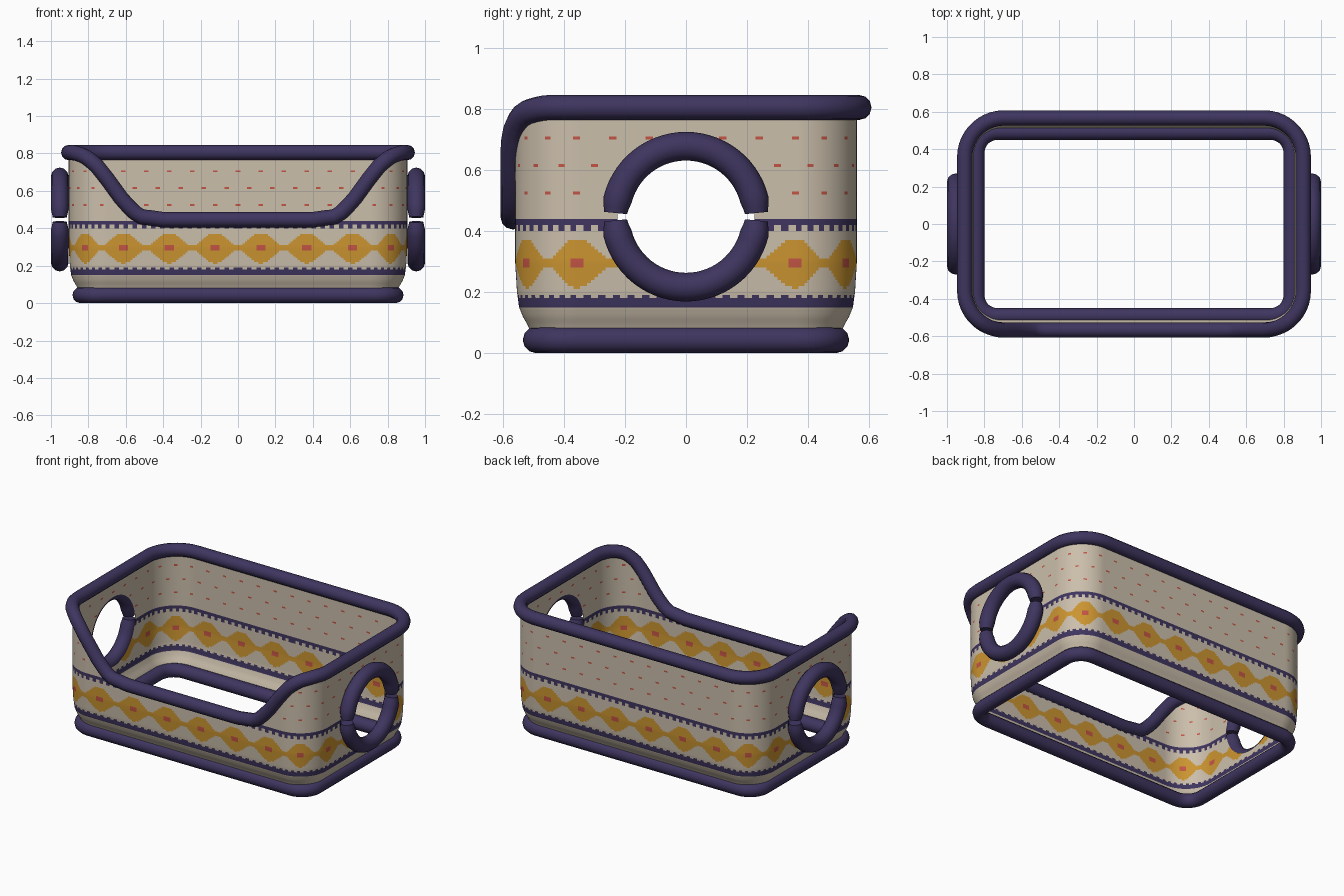
import bpy, bmesh, math

cube = bpy.data.objects.get("Cube")
if cube:
    bpy.data.objects.remove(cube)


def material(name, rgb):
    m = bpy.data.materials.new(name)
    m.use_nodes = True
    m.diffuse_color = (*rgb, 1)
    m.node_tree.nodes["Principled BSDF"].inputs["Base Color"].default_value = (*rgb, 1)
    return m


CREAM, PURPLE, GOLD, RED = range(4)
mats = [material("cream_weave", (0.60, 0.52, 0.41)),
        material("dark_purple", (0.05, 0.036, 0.115)),
        material("gold_weave", (0.60, 0.30, 0.03)),
        material("red_weave", (0.55, 0.09, 0.06))]

CELLS = 20              # pattern cells per diamond
QUARTER = 6             # diamonds per quarter of the outline
PER_QUARTER = CELLS * QUARTER
HOLE_Z, HOLE_R = 0.447, 0.225


def interp(x, pts):
    """Piecewise linear lookup."""
    if x <= pts[0][0]:
        return pts[0][1]
    for (a, va), (b, vb) in zip(pts, pts[1:]):
        if x <= b:
            return va + (vb - va) * (x - a) / (b - a)
    return pts[-1][1]


def outline(i, hx, hy, r):
    """Point i on a rounded rectangle: x, y, outward normal and pattern coordinate u."""
    q, k = divmod(i % (4 * PER_QUARTER), PER_QUARTER)
    u = k / CELLS if q % 2 == 0 else QUARTER - k / CELLS
    u1 = (hx - r) / 0.245
    u2 = QUARTER - (hy - r) / 0.24
    if u <= u1:
        x, y, nx, ny = u * 0.245, hy, 0, 1
    elif u >= u2:
        x, y, nx, ny = hx, (QUARTER - u) * 0.24, 1, 0
    else:
        a = (u - u1) / (u2 - u1) * math.pi / 2
        nx, ny = math.sin(a), math.cos(a)
        x, y = hx - r + r * nx, hy - r + r * ny
    sx = 1 if q < 2 else -1
    sy = -1 if q in (0, 3) else 1
    return x * sx, y * sy, nx * sx, ny * sy, u


DIP = [(0.40, 0.446), (0.46, 0.455), (0.52, 0.462), (0.56, 0.49), (0.62, 0.555),
       (0.70, 0.665), (0.76, 0.74), (0.82, 0.787), (0.88, 0.805)]


def rim_height(x, y):
    """Level rim with a low opening in the front."""
    return 0.805 if y > 0 else interp(abs(x), DIP)


# Woven pattern: colour by place on the wall
DIAMOND = [(0.1, 0.08), (0.2, 0.076), (0.4, 0.06), (0.6, 0.035), (0.8, 0.018), (1, 0.01)]


def weave(u, z):
    tooth = u * 5 % 1 < 0.5
    if 0.415 < z < 0.44 or 0.15 < z < 0.18:
        return PURPLE
    if tooth and (0.40 < z < 0.44 or 0.15 < z < 0.195):
        return PURPLE
    d = abs(u % 1 - 0.5) * 2
    dz = abs(z - 0.295)
    if d < 0.24 and dz < 0.012:
        return RED
    if dz < interp(d, DIAMOND):
        return GOLD
    for row, shift in ((0.705, 0), (0.615, 0.25), (0.525, 0)):
        if abs(z - row) < 0.004 and abs((u + shift + 0.25) % 0.5 - 0.25) < 0.05:
            return RED
    return CREAM


# Wall: thin sheet following the outline, with side holes and a front opening
INSET = [(0.06, 0.055), (0.09, 0.042), (0.12, 0.025), (0.15, 0.013), (0.2, 0.006), (0.3, 0)]
Z0, STEP, ROWS = 0.06, 0.01, 75
COLS = 4 * PER_QUARTER
bm = bmesh.new()
grid = []
for i in range(COLS):
    x, y, nx, ny, u = outline(i, 0.905, 0.56, 0.2)
    top = rim_height(x, y)
    column = []
    for j in range(ROWS + 1):
        z = min(Z0 + j * STEP, top)
        s = interp(z, INSET)
        column.append(bm.verts.new((x - nx * s, y - ny * s, z)))
    grid.append(column)


def in_hole(v):
    return abs(v.co.x) > 0.85 and math.hypot(v.co.y, v.co.z - HOLE_Z) < HOLE_R


for i in range(COLS):
    a, b = grid[i], grid[(i + 1) % COLS]
    u = (outline(i, 0.905, 0.56, 0.2)[4] + outline(i + 1, 0.905, 0.56, 0.2)[4]) / 2
    for j in range(ROWS):
        quad = (a[j], b[j], b[j + 1], a[j + 1])
        flat = a[j + 1].co.z - a[j].co.z < 1e-5 and b[j + 1].co.z - b[j].co.z < 1e-5
        if flat or all(in_hole(v) for v in quad):
            continue
        f = bm.faces.new(quad)
        f.smooth = True
        f.material_index = weave(u, Z0 + (j + 0.5) * STEP)
# Round off the hole edges
for v in bm.verts:
    if in_hole(v):
        d = math.hypot(v.co.y, v.co.z - HOLE_Z)
        if d > 0.1:
            v.co.y *= HOLE_R / d
            v.co.z = HOLE_Z + (v.co.z - HOLE_Z) * HOLE_R / d
bmesh.ops.delete(bm, geom=[v for v in bm.verts if not v.link_faces], context='VERTS')
mesh = bpy.data.meshes.new("basket_wall")
bm.to_mesh(mesh)
bm.free()
for m in mats:
    mesh.materials.append(m)
bpy.context.collection.objects.link(bpy.data.objects.new("basket_wall", mesh))


def tube(name, points, radius, cyclic=True, taper=None):
    """Round padded tube along a path."""
    cu = bpy.data.curves.new(name, 'CURVE')
    cu.dimensions = '3D'
    cu.bevel_depth = radius
    cu.bevel_resolution = 4
    cu.use_fill_caps = True
    sp = cu.splines.new('POLY')
    sp.points.add(len(points) - 1)
    for k, (p, co) in enumerate(zip(sp.points, points)):
        p.co = (*co, 1)
        p.radius = taper[k] if taper else 1
    sp.use_cyclic_u = cyclic
    cu.materials.append(mats[PURPLE])
    ob = bpy.data.objects.new(name, cu)
    bpy.context.collection.objects.link(ob)
    bpy.ops.object.select_all(action='DESELECT')
    ob.select_set(True)
    bpy.context.view_layer.objects.active = ob
    bpy.ops.object.convert(target='MESH')
    bpy.ops.object.shade_smooth_by_angle(angle=math.radians(50))
    return bpy.context.object


# Rim and base tubes
rim = []
base = []
for i in range(0, COLS, 3):
    x, y = outline(i, 0.905, 0.567, 0.21)[:2]
    rim.append((x, y, rim_height(x, y)))
    x, y = outline(i, 0.842, 0.492, 0.11)[:2]
    base.append((x, y, 0.043))
tube("rim_tube", rim, 0.041)
tube("base_tube", base, 0.043)

# Ring handles: two padded half rings on each side
N = 32
taper = [min(1, 0.8 + 0.1 * min(k, N - k)) for k in range(N + 1)]
for side, sx in (("left", 1), ("right", -1)):
    for half, sz in (("upper", 1), ("lower", -1)):
        arc = []
        for k in range(N + 1):
            a = math.radians(3 + 174 * k / N)
            arc.append((sx * 0.953, 0.231 * math.cos(a), HOLE_Z + sz * 0.231 * math.sin(a)))
        tube(f"{side}_{half}_handle", arc, 0.047, False, taper)
